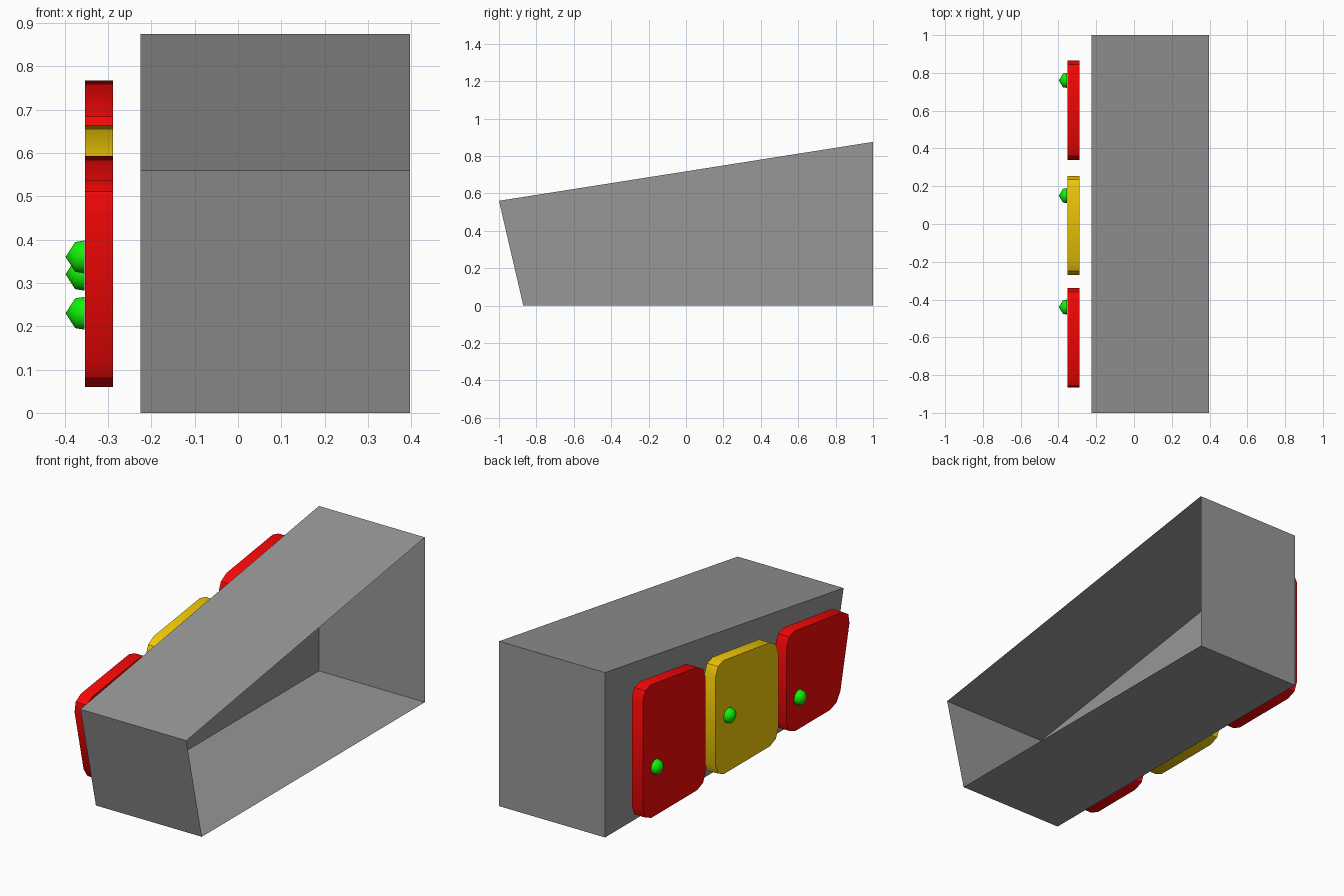
import bpy, bmesh, math
from mathutils import Matrix

if "Cube" in bpy.data.objects:
    bpy.data.objects.remove(bpy.data.objects["Cube"])


def make_object(name, bm, color):
    bmesh.ops.recalc_face_normals(bm, faces=bm.faces)
    mesh = bpy.data.meshes.new(name)
    bm.to_mesh(mesh)
    bm.free()
    obj = bpy.data.objects.new(name, mesh)
    bpy.context.collection.objects.link(obj)
    mat = bpy.data.materials.new(name + "_color")
    mat.diffuse_color = (*color, 1)
    mat.use_nodes = True
    mat.node_tree.nodes["Principled BSDF"].inputs["Base Color"].default_value = mat.diffuse_color
    mesh.materials.append(mat)
    return obj


def smooth_by_angle(obj, degrees):
    bpy.ops.object.select_all(action='DESELECT')
    obj.select_set(True)
    bpy.context.view_layer.objects.active = obj
    bpy.ops.object.shade_smooth_by_angle(angle=math.radians(degrees))


def extruded(outline, x0, x1, corner=0, open_right=False):
    """Side outline (y, z), optionally rounded, extruded from x0 to x1."""
    bm = bmesh.new()
    bm.faces.new([bm.verts.new((x0, y, z)) for y, z in outline])
    if corner:
        bmesh.ops.bevel(bm, geom=bm.verts[:], offset=corner, segments=2,
                        profile=0.5, affect='VERTICES')
    res = bmesh.ops.extrude_face_region(bm, geom=bm.faces[:], use_keep_orig=True)
    moved = [g for g in res["geom"] if isinstance(g, bmesh.types.BMVert)]
    bmesh.ops.translate(bm, verts=moved, vec=(x1 - x0, 0, 0))
    if open_right:
        caps = [g for g in res["geom"] if isinstance(g, bmesh.types.BMFace)]
        bmesh.ops.delete(bm, geom=caps, context='FACES_ONLY')
    return bm


GREY = (0.31, 0.31, 0.31)
RED, YELLOW, GREEN = (0.95, 0.002, 0.002), (0.9, 0.6, 0.002), (0.005, 0.9, 0.002)

# Thin-walled housing with sloping top, open on the right
make_object("housing", extruded([(-0.87, 0), (1, 0), (1, 0.875), (-1, 0.56)],
                                -0.225, 0.397, open_right=True), GREY)

# Door panels: bottom front y, top front y, rear y, top front z, top rear z, color, knob (y, z)
doors = [
    ("front", -0.775, -0.882, -0.34, 0.528, 0.602, RED, (-0.44, 0.23)),
    ("middle", -0.27, -0.27, 0.255, 0.600, 0.673, YELLOW, (0.15, 0.36)),
    ("rear", 0.34, 0.34, 0.865, 0.702, 0.777, RED, (0.76, 0.32)),
]
for name, yb, yt, yr, zf, zr, color, (ky, kz) in doors:
    outline = [(yb, 0.06), (yr, 0.06), (yr, zr), (yt, zf)]
    door = make_object(name + "_door", extruded(outline, -0.353, -0.288, corner=0.07), color)
    smooth_by_angle(door, 30)

    # Faceted knob dome pointing to the left
    bm = bmesh.new()
    for r1, r2, h, x in ((0.04, 0.036, 0.022, -0.354), (0.036, 0, 0.022, -0.376)):
        bmesh.ops.create_cone(
            bm, cap_ends=False, segments=10, radius1=r1, radius2=r2, depth=h,
            matrix=Matrix.Translation((x - h / 2, ky, kz)) @ Matrix.Rotation(-math.pi / 2, 4, 'Y'))
    bmesh.ops.remove_doubles(bm, verts=bm.verts, dist=0.0005)
    knob = make_object(name + "_knob", bm, GREEN)
    knob.data.shade_smooth()
